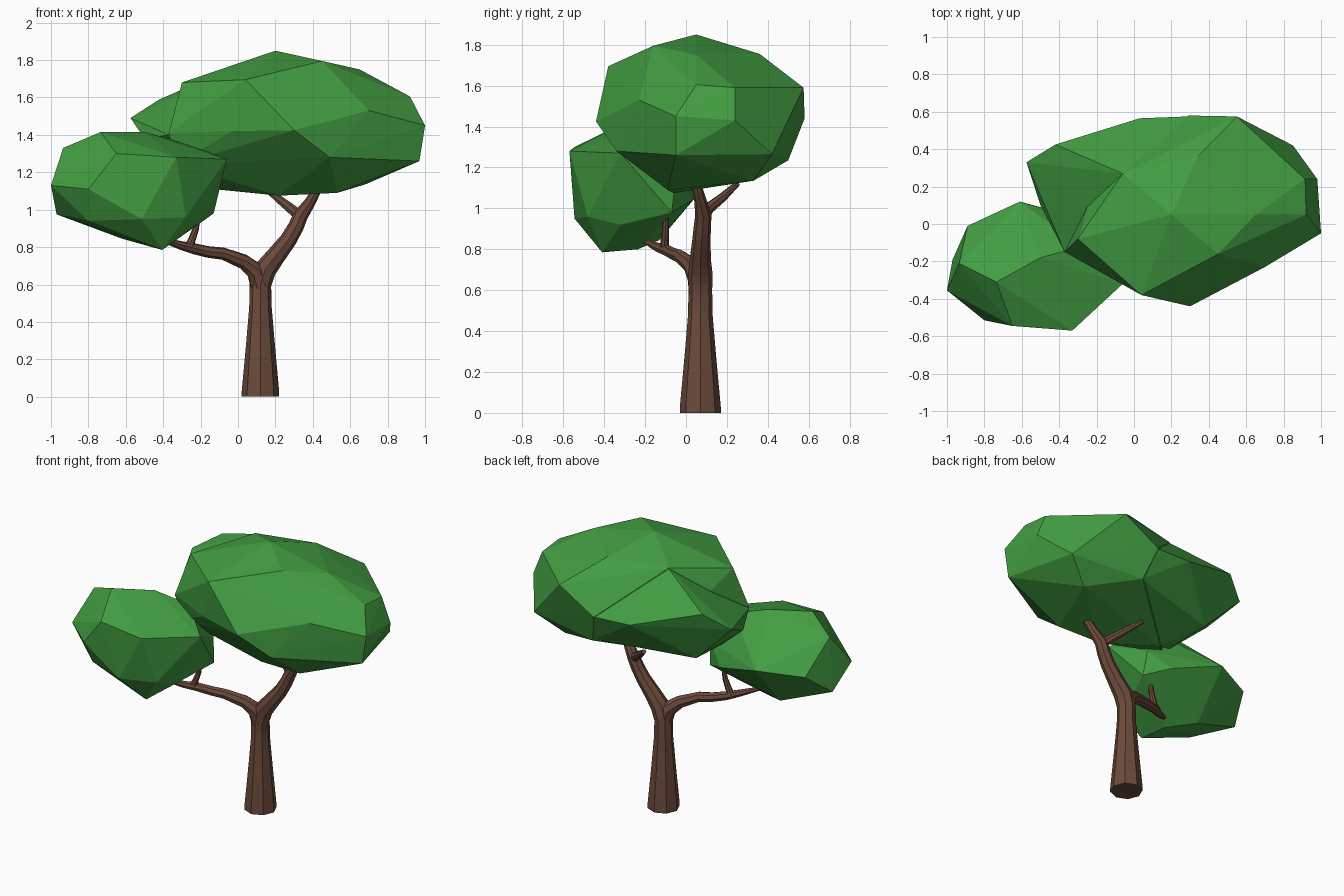
import bpy, bmesh
from math import radians


def material(name, rgb):
    m = bpy.data.materials.new(name)
    m.diffuse_color = (*rgb, 1)
    return m


leaf = material("leaf_green", (0.055, 0.34, 0.055))
bark = material("bark_brown", (0.15, 0.07, 0.045))


def hull(name, points):
    """Faceted low-poly foliage clump wrapped around a few key points."""
    bm = bmesh.new()
    for p in points:
        bm.verts.new(p)
    res = bmesh.ops.convex_hull(bm, input=bm.verts)
    junk = [v for v in res["geom_interior"] if isinstance(v, bmesh.types.BMVert)]
    bmesh.ops.delete(bm, geom=junk, context='VERTS')
    bmesh.ops.recalc_face_normals(bm, faces=bm.faces)
    me = bpy.data.meshes.new(name)
    bm.to_mesh(me)
    bm.free()
    me.materials.append(leaf)
    ob = bpy.data.objects.new(name, me)
    bpy.context.collection.objects.link(ob)
    return ob


# Large upper crown
crown = hull("upper_crown", [
    (.20, .05, 1.85), (.45, -.16, 1.795), (.65, .05, 1.75), (.04, -.38, 1.695),
    (-.30, -.08, 1.68), (.30, -.44, 1.425), (-.03, -.33, 1.42), (-.37, -.15, 1.41),
    (.70, -.23, 1.53), (.92, .05, 1.605), (.915, .24, 1.59), (.98, .24, 1.43),
    (1.0, -.05, 1.45), (.97, -.05, 1.26), (.85, .42, 1.265), (.88, .16, 1.28),
    (.55, .575, 1.59), (.29, .58, 1.44), (.49, -.34, 1.28), (.68, .33, 1.135),
    (.53, -.09, 1.09), (.22, -.06, 1.075), (-.13, .10, 1.11), (.35, .5, 1.235),
    (-.06, .27, 1.75), (.34, .36, 1.755), (-.25, .09, 1.58), (-.33, -.12, 1.24)])

# Rear lump of the crown, leaving a crease beside the front lump
lump = hull("crown_rear_lump", [
    (-.575, .33, 1.49), (-.42, .425, 1.59), (-.50, .10, 1.38), (-.37, -.15, 1.40),
    (-.25, .09, 1.57), (-.06, .27, 1.745), (.03, .565, 1.45),
    (.29, .575, 1.44), (.35, .49, 1.24), (-.30, .32, 1.22),
    (-.28, .0, 1.19), (-.13, .1, 1.115), (.22, .1, 1.1)])
union = crown.modifiers.new("union", 'BOOLEAN')
union.operation = 'UNION'
union.solver = 'EXACT'
union.object = lump
bpy.context.view_layer.objects.active = crown
bpy.ops.object.modifier_apply(modifier=union.name)
bpy.data.objects.remove(lump)

# Smaller lower clump on the left
hull("lower_crown", [
    (-1.0, -.355, 1.13), (-.935, -.21, 1.33), (-.735, -.31, 1.415), (-.50, -.18, 1.415),
    (-.33, -.57, 1.28), (-.80, -.515, 1.11), (-.65, -.545, 1.30), (-.515, -.545, .95),
    (-.80, -.42, .94), (-.28, -.48, .96), (-.97, -.19, .975), (-.405, -.41, .785),
    (-.45, -.235, .80), (-.62, -.13, .845), (-.13, -.07, .98), (-.06, -.32, 1.27),
    (-.18, -.41, 1.15), (-.89, -.01, 1.12), (-.61, .12, 1.14), (-.28, .03, 1.04),
    (-.28, -.12, 1.355), (-.15, -.05, 1.15), (-.22, -.32, .92)])


def limb(name, path):
    """Eight-sided tapering limb; each path point is x, y, z, radius."""
    cu = bpy.data.curves.new(name, 'CURVE')
    cu.dimensions = '3D'
    cu.bevel_depth = 1
    cu.bevel_resolution = 2
    cu.use_fill_caps = True
    sp = cu.splines.new('POLY')
    sp.points.add(len(path) - 1)
    for pt, (x, y, z, r) in zip(sp.points, path):
        pt.co = (x, y, z, 1)
        pt.radius = r
    cu.materials.append(bark)
    ob = bpy.data.objects.new(name, cu)
    bpy.context.collection.objects.link(ob)
    bpy.ops.object.select_all(action='DESELECT')
    ob.select_set(True)
    bpy.context.view_layer.objects.active = ob
    bpy.ops.object.convert(target='MESH')
    bpy.ops.object.shade_smooth_by_angle(angle=radians(35))


# Trunk flowing into the right limb
limb("trunk", [
    (.12, .07, 0, .10), (.12, .07, .03, .10), (.12, .07, .28, .077),
    (.12, .07, .48, .06), (.12, .07, .60, .058), (.145, .07, .68, .06),
    (.20, .07, .75, .052), (.27, .075, .84, .045), (.31, .08, .91, .042),
    (.335, .085, .97, .04), (.385, .07, 1.04, .03), (.43, .05, 1.12, .023),
    (.45, .04, 1.18, .015)])
# Inner twig of the right limb
limb("right_twig", [
    (.335, .085, .96, .03), (.29, .11, 1.0, .028), (.22, .18, 1.055, .022),
    (.14, .25, 1.12, .014)])
# Left limb reaching under the lower clump
limb("left_limb", [
    (.12, .068, .59, .056), (.095, .055, .67, .052), (.03, .025, .722, .041),
    (-.08, -.03, .765, .033), (-.16, -.055, .774, .031), (-.24, -.09, .792, .029),
    (-.31, -.14, .81, .023), (-.42, -.21, .845, .012)])
# Upright twig on the left limb
limb("left_twig", [
    (-.27, -.105, .79, .028), (-.25, -.105, .83, .021), (-.225, -.10, .90, .017),
    (-.21, -.10, 1.0, .012)])
